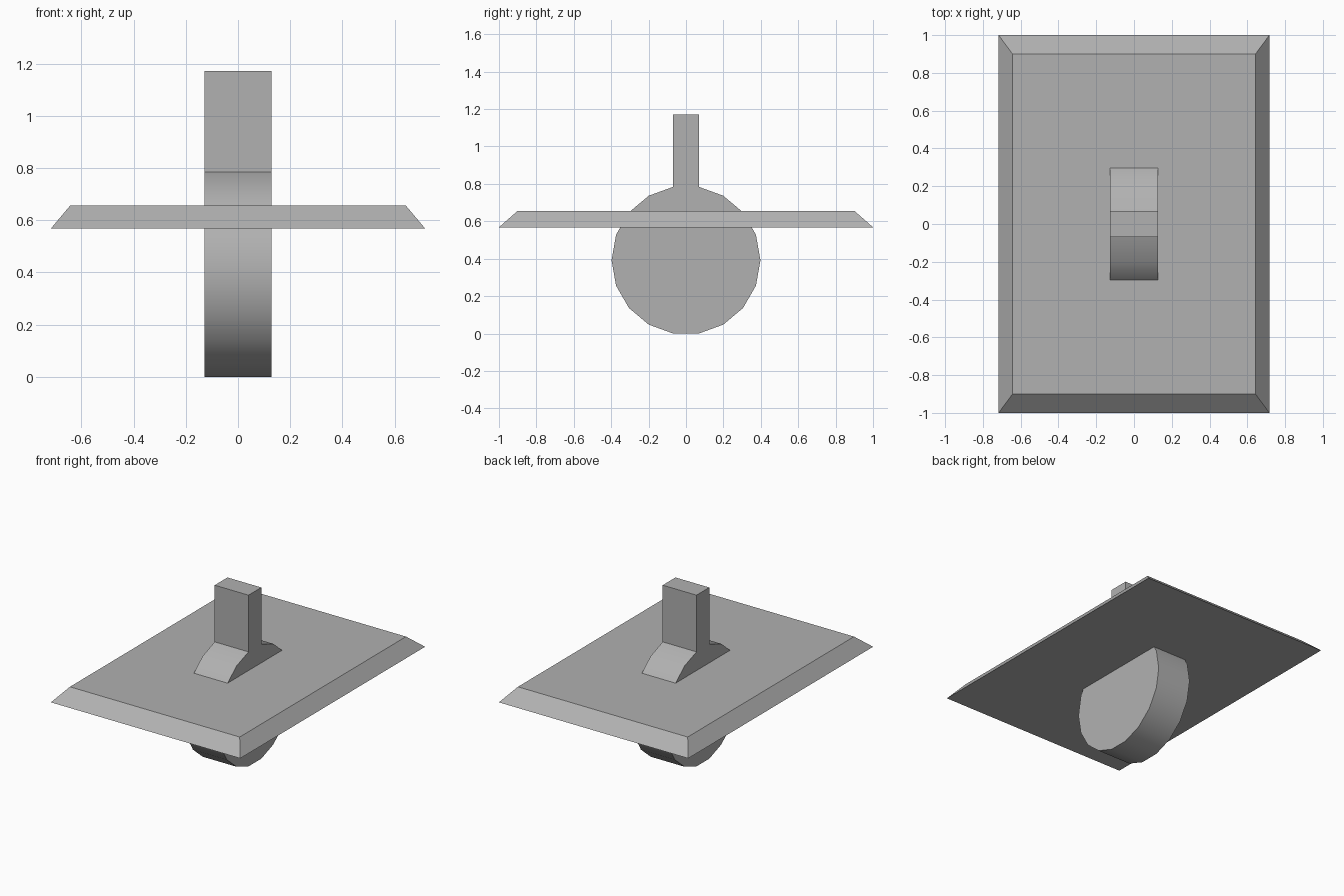
import bpy, bmesh, math

if "Cube" in bpy.data.objects:
    bpy.data.objects.remove(bpy.data.objects["Cube"])

# Mid grey shared by both parts
grey = bpy.data.materials.new("mid_grey")
grey.diffuse_color = (0.44, 0.44, 0.44, 1)
grey.use_nodes = True
grey.node_tree.nodes["Principled BSDF"].inputs["Base Color"].default_value = grey.diffuse_color


def make_object(name, bm):
    bmesh.ops.recalc_face_normals(bm, faces=bm.faces)
    mesh = bpy.data.meshes.new(name)
    bm.to_mesh(mesh)
    bm.free()
    mesh.materials.append(grey)
    obj = bpy.data.objects.new(name, mesh)
    bpy.context.collection.objects.link(obj)
    return obj


# Wall plate: a flat block whose top is inset to give sloped edges
bm = bmesh.new()
bmesh.ops.create_cube(bm, size=1)
for v in bm.verts:
    top = v.co.z > 0
    v.co.x = math.copysign(0.643 if top else 0.717, v.co.x)
    v.co.y = math.copysign(0.9 if top else 1.0, v.co.y)
    v.co.z = 0.656 if top else 0.568
make_object("switch_plate", bm)

# Toggle: 18-sided disc with its top facet extended into a lever
SIDES, RADIUS, CENTRE_Z = 18, 0.398, 0.392
HALF_WIDTH, LEVER_TOP = 0.128, 1.172
bm = bmesh.new()
ring = []
for i in range(SIDES):
    a = 2 * math.pi * i / SIDES
    ring.append(bm.verts.new((-HALF_WIDTH, RADIUS * math.cos(a),
                              CENTRE_Z + RADIUS * math.sin(a))))
    if i == 4:  # lever rises between the two topmost corners
        y = RADIUS * math.cos(a)
        ring += [bm.verts.new((-HALF_WIDTH, s * y, LEVER_TOP)) for s in (1, -1)]
side = bm.faces.new(ring)
ext = bmesh.ops.extrude_face_region(bm, geom=[side], use_keep_orig=True)
moved = [g for g in ext["geom"] if isinstance(g, bmesh.types.BMVert)]
bmesh.ops.translate(bm, verts=moved, vec=(2 * HALF_WIDTH, 0, 0))
toggle = make_object("toggle_lever", bm)

# Rounded rim is smooth, corners of the lever and sides stay sharp
bpy.context.view_layer.objects.active = toggle
toggle.select_set(True)
bpy.ops.object.shade_smooth_by_angle(angle=math.radians(30))
